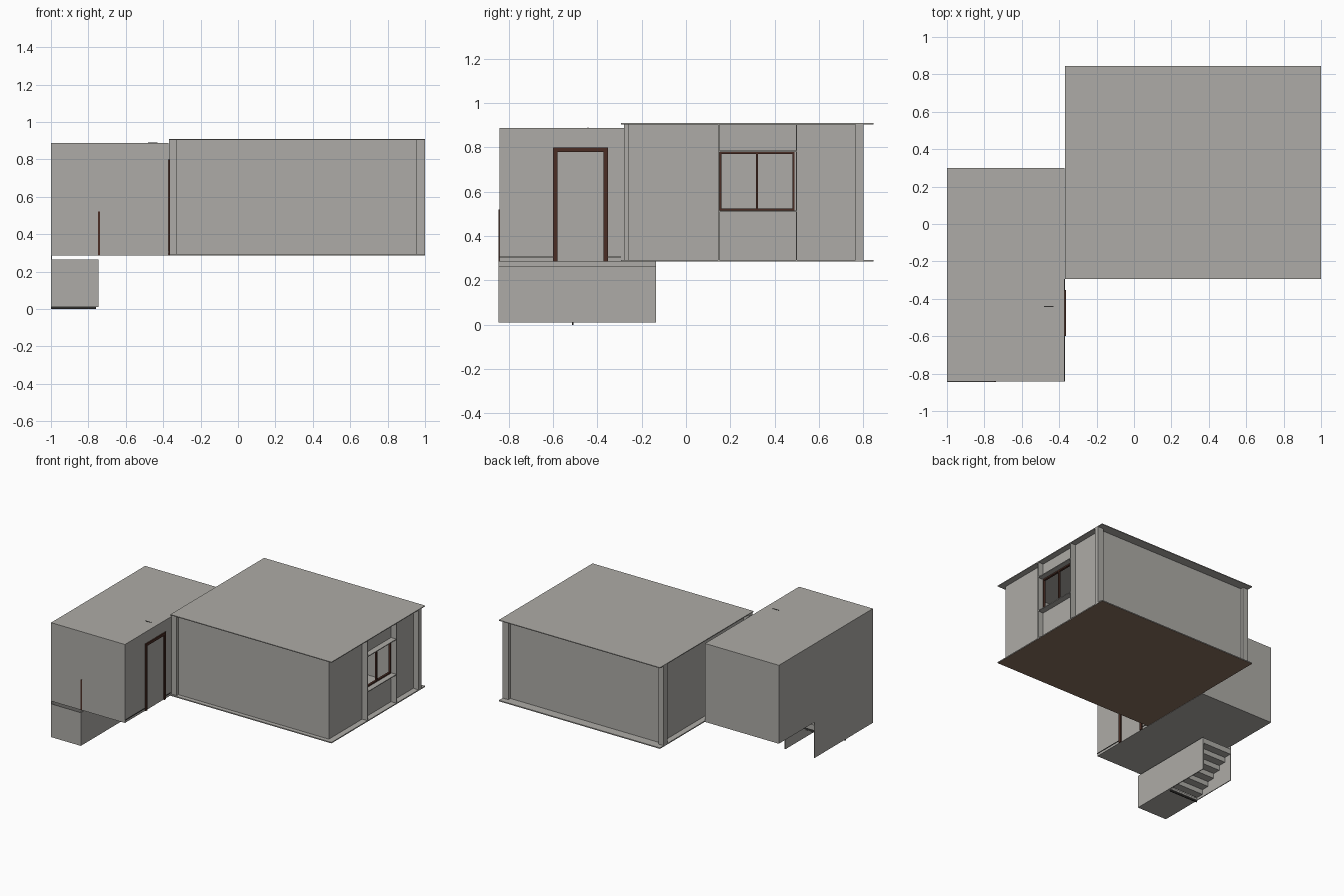
import bpy
import bmesh

cube = bpy.data.objects.get("Cube")
if cube:
    bpy.data.objects.remove(cube, do_unlink=True)


def material(name, rgb):
    m = bpy.data.materials.new(name)
    m.use_nodes = True
    m.diffuse_color = (*rgb, 1)
    m.node_tree.nodes["Principled BSDF"].inputs["Base Color"].default_value = (*rgb, 1)
    return m


plaster = material("grey plaster", (0.42, 0.41, 0.385))
boards = material("brown floor", (0.25, 0.16, 0.11))
wood = material("dark red wood", (0.07, 0.027, 0.018))
dark = material("dark metal", (0.03, 0.028, 0.026))


def boxes(name, mat, *spans):
    """One object made of boxes, each given as x, y and z ranges."""
    bm = bmesh.new()
    for span in spans:
        cube = bmesh.ops.create_cube(bm, size=1)
        for v in cube["verts"]:
            v.co = [lo + (hi - lo) * (c + 0.5) for (lo, hi), c in zip(span, v.co)]
    mesh = bpy.data.meshes.new(name)
    bm.to_mesh(mesh)
    bm.free()
    mesh.materials.append(mat)
    ob = bpy.data.objects.new(name, mesh)
    bpy.context.collection.objects.link(ob)
    return ob


FLOOR, TOP = 0.285, 0.91
L, R, F, B = -0.37, 1.0, -0.293, 0.845      # large room slab limits
WL, WR, WF, WB = -0.325, 0.955, -0.26, 0.775  # large room wall limits
wall_z = (FLOOR + 0.008, TOP - 0.006)
T = 0.012

# Large room: slabs
boxes("large_roof", plaster, ((L, R), (F, B), (TOP - 0.006, TOP)))
slab = boxes("large_floor", plaster, ((L, R), (F, B), (FLOOR, FLOOR + 0.008)))
slab.data.materials.append(boards)
for face in slab.data.polygons:
    if face.normal.z < -0.5:
        face.material_index = 1

# Large room: walls, with a window opening on the left side
wy, wz = (0.15, 0.49), (0.515, 0.78)
wx = (WR - T, WR)
boxes("front_wall", plaster, ((WL, WR), (WF, WF + T), wall_z))
boxes("back_wall", plaster, ((WL, WR), (WB - T, WB), wall_z))
boxes("right_wall", plaster, ((WL, WL + T), (WF, WB), wall_z))
boxes("window_wall", plaster,
      (wx, (WF, wy[0]), wall_z),
      (wx, (wy[1], WB), wall_z),
      (wx, wy, (wall_z[0], wz[0])),
      (wx, wy, (wz[1], wall_z[1])))

# Corner columns
boxes("corner_columns", plaster,
      ((L, WL), (-0.28, -0.235), wall_z),
      ((L, WL), (0.755, 0.80), wall_z),
      ((WR, R), (0.765, 0.80), wall_z),
      ((WR - 0.005, WR), (0.765, 0.80), wall_z))

# Projecting surround: two tall fins, a sill and a lintel
fin = 0.006
boxes("window_fins", plaster, *[((WR, R), (y, y + fin), wall_z)
                                for y in (wy[0] - fin, wy[1] + 0.005)])
boxes("window_sill_and_lintel", plaster, *[((WR, R), (wy[0], wy[1] + 0.005), (z, z + fin))
                                           for z in (wz[0] - fin, wz[1])])

# Window frame with a centre bar
bar = 0.01
fx = (WR - T, WR + 0.004)
mid = sum(wy) / 2
boxes("window_frame", wood,
      *[(fx, (y, y + bar), wz) for y in (wy[0], mid - bar / 2, wy[1] - bar)],
      *[(fx, wy, (z, z + bar)) for z in (wz[0], wz[1] - bar)])

# Small room
SX, SY = (-1.0, L - 0.002), (-0.842, 0.30)
boxes("small_room", plaster, (SX, SY, (FLOOR, 0.888)))

# Door frame and skirting on the door wall
dx = (L - 0.002, L + 0.006)
d0, d1, dtop, dw = -0.60, -0.352, 0.80, 0.02
boxes("door_frame", wood,
      (dx, (d0, d0 + dw), (FLOOR, dtop)),
      (dx, (d1 - dw, d1), (FLOOR, dtop)),
      (dx, (d0, d1), (dtop - dw, dtop)))
boxes("skirting", dark, *[((L - 0.002, L + 0.001), y, (0.303, 0.308))
                          for y in ((SY[0], d0), (d1, F))])

# Small post on the front wall and fitting on the roof
boxes("front_post", wood, ((-0.749, -0.737), (-0.845, -0.838), (FLOOR, 0.52)))
boxes("roof_fitting", dark, ((-0.48, -0.43), (-0.444, -0.439), (0.885, 0.89)))

# Stair enclosure: sides and front panel
x0, x1, y0, y1 = -1.0, -0.745, -0.845, -0.135
p = 0.006
boxes("stair_right_side", plaster, ((x0, x0 + p), (y0, y1), (0.01, FLOOR)))
boxes("stair_left_side", plaster, ((x1 - p, x1), (y0, y1), (0.01, 0.265)))
boxes("stair_front_panel", plaster, ((x0, x1), (y0, y0 + p), (0.01, 0.265)))

# Stair: low landing, then steps rising to the back
count, start = 6, -0.50
run, rise = (y1 - start) / count, 0.038
boxes("stair_landing", plaster, ((x0, x1), (y0, start), (0.01, 0.025)))
boxes("stair_steps", plaster,
      *[((x0, x1 - p), (start + i * run, start + (i + 1) * run),
         (0.01 + (i + 0.5) * rise, 0.01 + (i + 1.6) * rise)) for i in range(count)])
boxes("stair_foot", dark, ((x0, x1 - 0.015), (-0.515, -0.508), (0, 0.011)))
